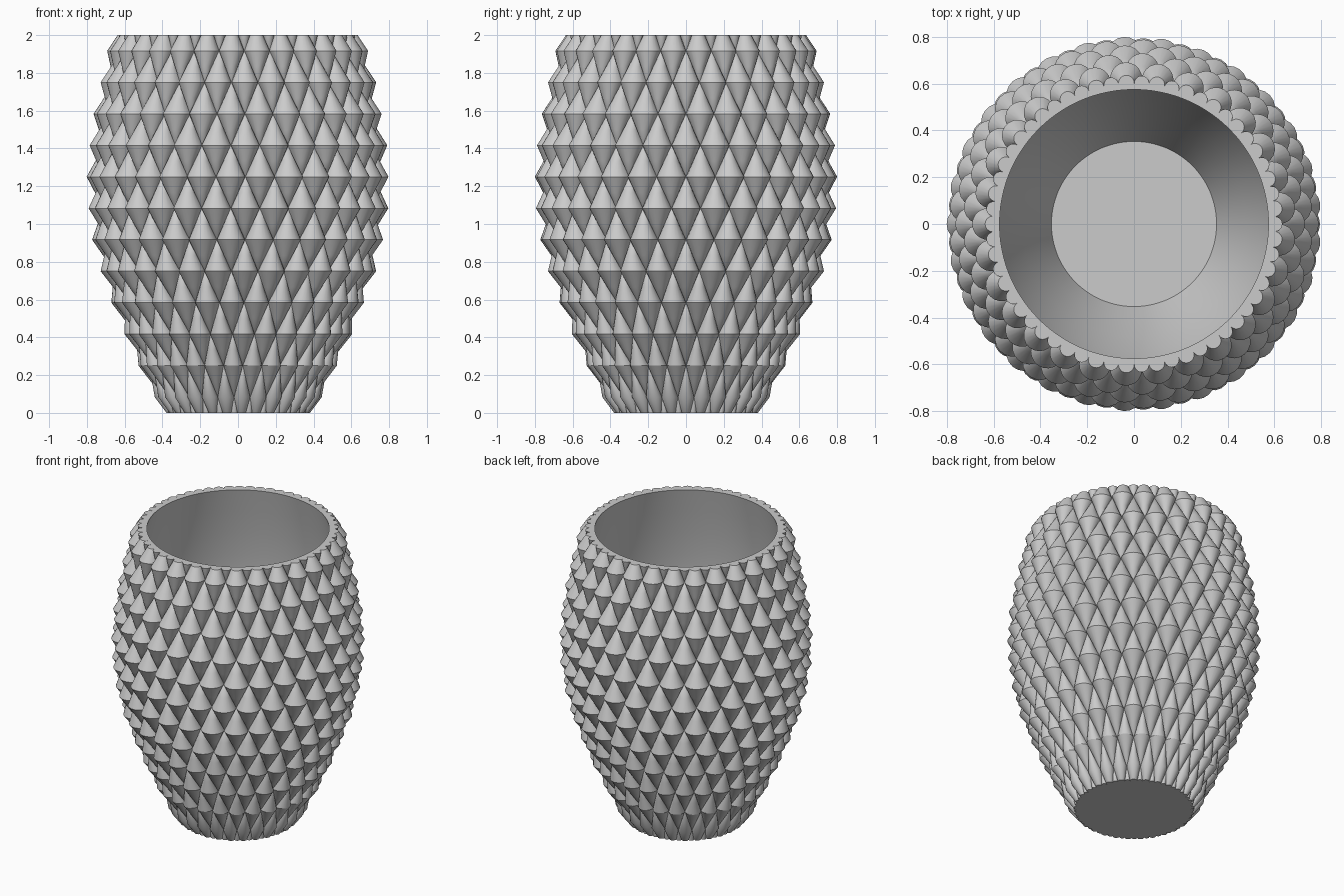
import bpy
import bmesh
from math import sin, cos, pi, atan2, radians

if "Cube" in bpy.data.objects:
    bpy.data.objects.remove(bpy.data.objects["Cube"])

SCALES = 29          # scales around each row
ARC = 10             # segments across each scale
ROW = 1 / 6          # height between rows
WALL = 0.03
FLOOR_Z, FLOOR_R = 0.045, 0.353

# Radius of the body at each row, from half a row below the base to half above the rim
BODY = [0.32, 0.40, 0.475, 0.545, 0.605, 0.66, 0.697,
        0.718, 0.723, 0.713, 0.69, 0.66, 0.625, 0.585]


def row_ring(index):
    """One row of half-round scales; the gaps between them collapse to points."""
    radius, z = BODY[index], (index - 0.5) * ROW
    half = pi / SCALES
    bulge = radius * sin(half)
    points = []
    for slot in range(2 * SCALES):
        angle = pi + slot * half
        is_scale = (slot + index) % 2 == 0
        centre = radius if is_scale else radius * cos(half)
        size = bulge if is_scale else 0
        for i in range(ARC + 1):
            turn = angle + (pi / 2 + half) * (2 * i / ARC - 1)
            points.append((centre * cos(angle) + size * cos(turn),
                           centre * sin(angle) + size * sin(turn), z))
    return points


def midway(lower, upper):
    return [tuple((p + q) / 2 for p, q in zip(a, b)) for a, b in zip(lower, upper)]


# Outer rings: cut halfway through the end rows at base and rim
rows = [row_ring(i) for i in range(len(BODY))]
rings = [midway(rows[0], rows[1])]
for i in range(1, len(rows) - 1):
    rings += [rows[i], midway(rows[i], rows[i + 1])]

# Smooth inner wall, from the rim down to the floor
directions = [atan2(y, x) for x, y, z in rings[-1]]
inner = [((BODY[i] + BODY[i + 1]) / 2 - WALL, i * ROW)
         for i in range(len(BODY) - 2, 0, -1)] + [(FLOOR_R, FLOOR_Z)]
for radius, z in inner:
    rings.append([(radius * cos(a), radius * sin(a), z) for a in directions])

# Skin the rings and close the base and floor
bm = bmesh.new()
loops = [[bm.verts.new(p) for p in ring] for ring in rings]
count = len(directions)
for low, high in zip(loops, loops[1:]):
    for i in range(count):
        j = (i + 1) % count
        bm.faces.new((low[i], low[j], high[j], high[i]))
bm.faces.new(loops[0][::-1])
bm.faces.new(loops[-1])
bmesh.ops.remove_doubles(bm, verts=bm.verts[:], dist=0.00005)
bmesh.ops.recalc_face_normals(bm, faces=bm.faces[:])

mesh = bpy.data.meshes.new("scaled_vase")
bm.to_mesh(mesh)
bm.free()
vase = bpy.data.objects.new("scaled_vase", mesh)
bpy.context.collection.objects.link(vase)

# Plain grey
grey = bpy.data.materials.new("light_grey")
grey.use_nodes = True
colour = (0.6, 0.6, 0.6, 1)
grey.diffuse_color = colour
grey.node_tree.nodes["Principled BSDF"].inputs["Base Color"].default_value = colour
mesh.materials.append(grey)

bpy.ops.object.select_all(action="DESELECT")
vase.select_set(True)
bpy.context.view_layer.objects.active = vase
bpy.ops.object.shade_smooth_by_angle(angle=radians(30))
